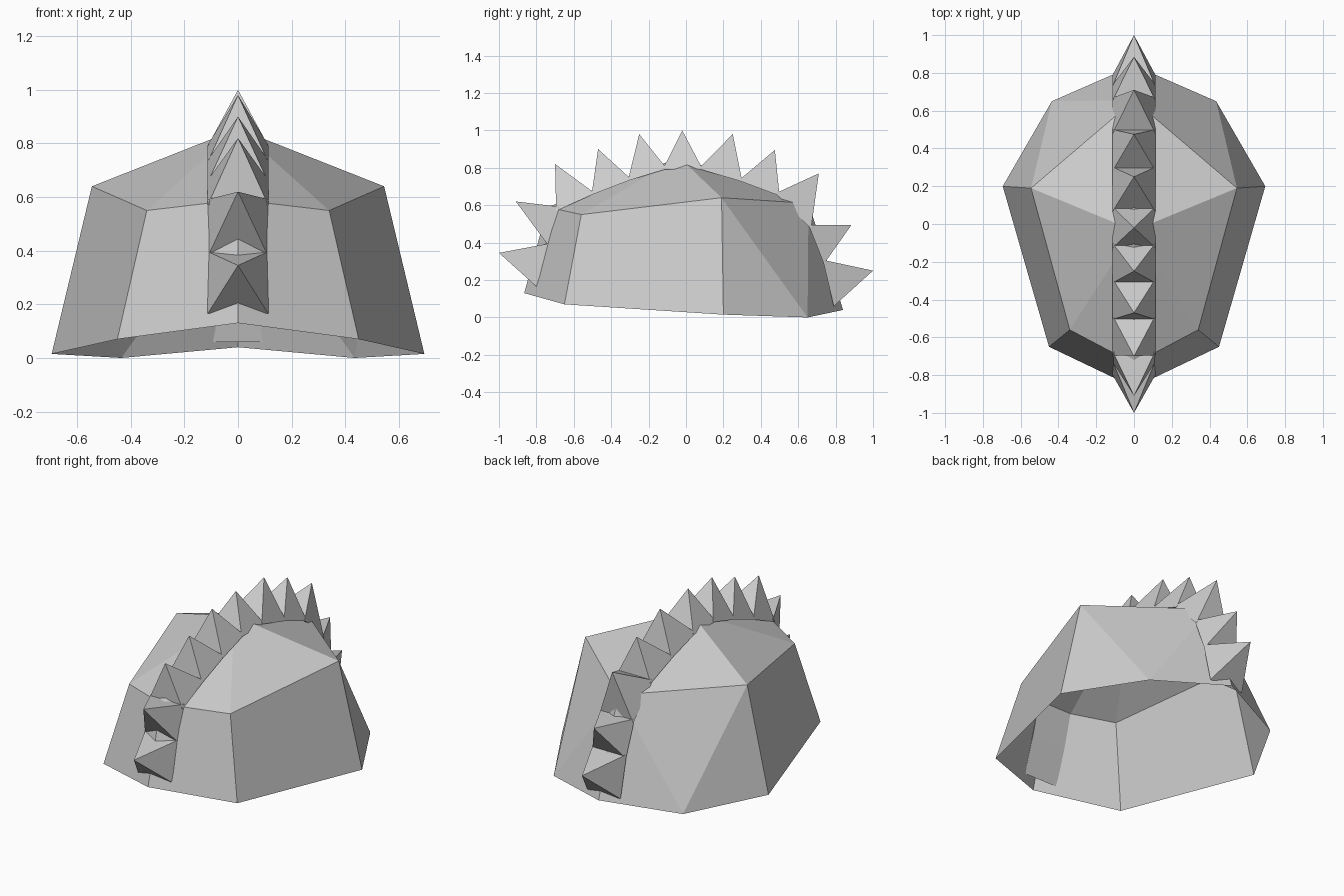
import bpy, bmesh
from mathutils import Vector

if "Cube" in bpy.data.objects:
    bpy.data.objects.remove(bpy.data.objects["Cube"])


def make_object(name, verts, faces, mirror=False):
    mesh = bpy.data.meshes.new(name)
    mesh.from_pydata(verts, [], faces)
    bm = bmesh.new()
    bm.from_mesh(mesh)
    bmesh.ops.recalc_face_normals(bm, faces=bm.faces)
    bm.to_mesh(mesh)
    bm.free()
    ob = bpy.data.objects.new(name, mesh)
    bpy.context.collection.objects.link(ob)
    if mirror:
        ob.modifiers.new("Mirror", 'MIRROR').use_axis[0] = True
    return ob


# Faceted open shell: right half, mirrored across x
shell = [
    (0, -0.035, 0.855),       # 0 crown
    (0, -0.74, 0.59),         # 1 brow centre
    (0.34, -0.56, 0.55),      # 2 brow corner
    (0.545, 0.19, 0.64),      # 3 side corner
    (0, 0.655, 0.61),         # 4 back centre
    (0, -0.865, 0.13),        # 5 front rim
    (0.45, -0.65, 0.07),      # 6 front corner rim
    (0.695, 0.20, 0.015),     # 7 side rim
    (0.435, 0.65, 0.0),       # 8 back corner rim
    (0, 0.84, 0.04),          # 9 back rim
]
shell_faces = [(0, 1, 2), (0, 2, 3), (0, 3, 4), (1, 5, 6, 2), (2, 6, 7, 3),
               (3, 7, 8), (3, 8, 4), (4, 8, 9)]
make_object("shell", shell, shell_faces, mirror=True)

# Crest of pyramid spikes along the centre line, as (y, z) points
tips = [(-1.0, 0.345), (-0.91, 0.62), (-0.70, 0.82), (-0.47, 0.90),
        (-0.25, 0.98), (-0.02, 1.0), (0.25, 0.98), (0.475, 0.895),
        (0.71, 0.77), (0.885, 0.495), (1.0, 0.25)]
base = [(-0.80, 0.165), (-0.74, 0.39), (-0.69, 0.585), (-0.50, 0.67),
        (-0.305, 0.745), (-0.115, 0.803), (0.08, 0.803), (0.295, 0.74),
        (0.495, 0.665), (0.67, 0.49), (0.745, 0.30), (0.79, 0.06)]
W = 0.113
for i, tip in enumerate(tips):
    a, b = Vector(base[i]), Vector(base[i + 1])
    d = (b - a).normalized()
    sink = Vector((d.y, -d.x)) * 0.012
    # neighbouring spikes overlap slightly and sink into the shell
    a2 = a + (sink - d * 0.01 if i > 0 else Vector((0, 0)))
    b2 = b + (sink + d * 0.01 if i < len(tips) - 1 else Vector((0, 0)))
    verts = [(s * W, p.x, p.y) for p, s in ((a2, -1), (a2, 1), (b2, 1), (b2, -1))]
    verts.append((0, tip[0], tip[1]))
    make_object(f"crest_spike_{i + 1}", verts,
                [(0, 1, 2, 3), (0, 1, 4), (1, 2, 4), (2, 3, 4), (3, 0, 4)])
